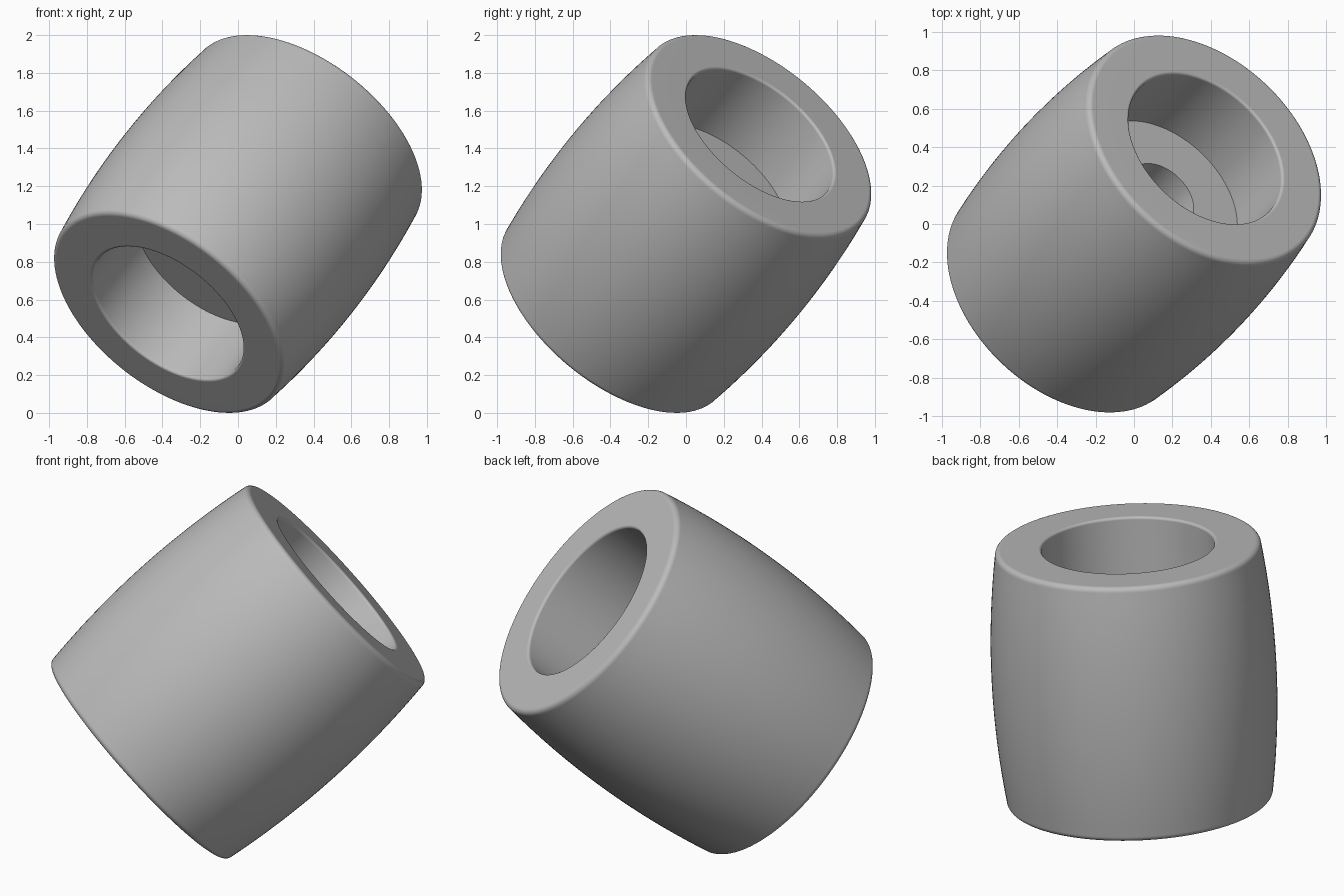
import bpy, bmesh, math
from mathutils import Vector, Matrix

cube = bpy.data.objects.get("Cube")
if cube:
    bpy.data.objects.remove(cube, do_unlink=True)

# Dimensions along and around the tilted axis
AXIS = Vector((0.518, 0.546, 0.658)).normalized()
HALF, R_MID, R_END = 0.72, 0.765, 0.715
BORE, FLOOR, HOLE = 0.465, 0.27, 0.20
EDGE, LIP = 0.03, 0.015
SIDES = 128

steel = bpy.data.materials.new("grey_steel")
steel.use_nodes = True
GREY = (0.5, 0.5, 0.5, 1)
steel.diffuse_color = GREY
steel.node_tree.nodes["Principled BSDF"].inputs["Base Color"].default_value = GREY


def arc(r, h, radius, start, end, steps=6):
    """Rounded corner as (radius, height) points."""
    angles = [math.radians(start + (end - start) * i / steps) for i in range(steps + 1)]
    return [(r + radius * math.cos(a), h + radius * math.sin(a)) for a in angles]


# Upper half of the cross-section: crowned side, rounded rim, counterbore, hole
shoulder = HALF - EDGE
crown = [(R_MID - (R_MID - R_END) * (i / 12) ** 2, shoulder * i / 12) for i in range(13)]
half = crown
half += arc(R_END - EDGE, shoulder, EDGE, 8, 90)
half += arc(BORE + LIP, HALF - LIP, LIP, 90, 180)
half += [(BORE, FLOOR), (HOLE, FLOOR)]

# Mirror it to the lower half and close the loop
profile = half + [(r, -h) for r, h in reversed(half[1:])]

# Lathe the profile
bm = bmesh.new()
rings = []
for i in range(SIDES):
    turn = Matrix.Rotation(math.tau * i / SIDES, 3, "Z")
    rings.append([bm.verts.new(turn @ Vector((r, 0, h))) for r, h in profile])
n = len(profile)
for i, ring in enumerate(rings):
    nxt = rings[(i + 1) % SIDES]
    for j in range(n):
        k = (j + 1) % n
        bm.faces.new((ring[j], nxt[j], nxt[k], ring[k]))
bmesh.ops.recalc_face_normals(bm, faces=bm.faces)
mesh = bpy.data.meshes.new("barrel_roller")
bm.to_mesh(mesh)
bm.free()
mesh.materials.append(steel)

# Place the roller tilted along its axis
roller = bpy.data.objects.new("barrel_roller", mesh)
bpy.context.collection.objects.link(roller)
roller.rotation_euler = AXIS.to_track_quat("Z", "Y").to_euler()
roller.location = (0, 0, 1)

# Smooth shading with crisp bore corners and flat end faces
bpy.ops.object.select_all(action="DESELECT")
roller.select_set(True)
bpy.context.view_layer.objects.active = roller
bpy.ops.object.shade_smooth_by_angle(angle=math.radians(35))
weighted = roller.modifiers.new("flat_end_normals", "WEIGHTED_NORMAL")
weighted.keep_sharp = True
